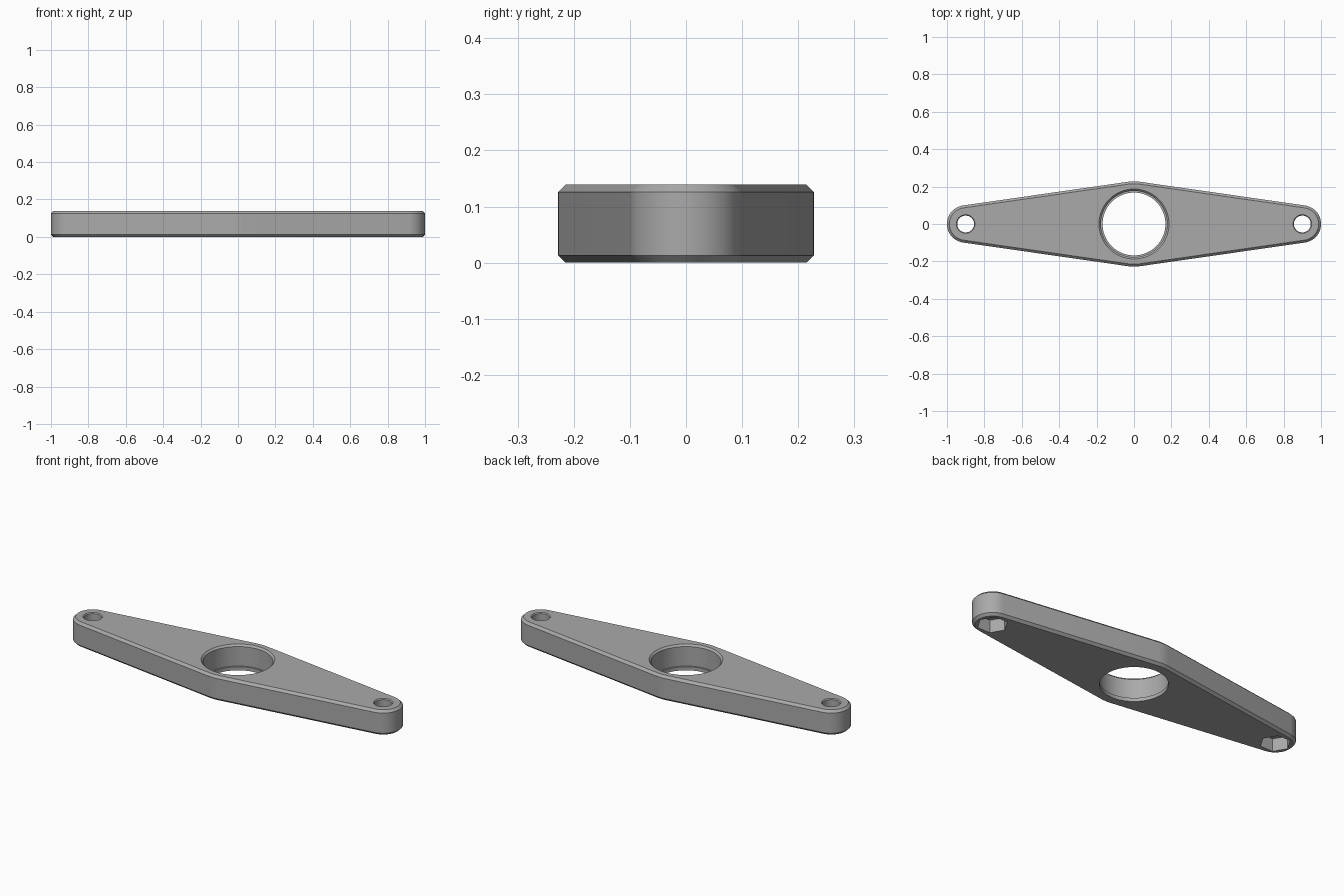
import bpy
import bmesh
import math

cube = bpy.data.objects.get("Cube")
if cube:
    bpy.data.objects.remove(cube, do_unlink=True)

HEIGHT, CHAMFER = 0.139, 0.013
END_X, END_R, HUB_R = 0.9, 0.1, 0.228

grey = bpy.data.materials.new("grey")
grey.use_nodes = True
colour = (0.4, 0.4, 0.4, 1)
grey.diffuse_color = colour
grey.node_tree.nodes["Principled BSDF"].inputs["Base Color"].default_value = colour


def arc(cx, r, start, end, steps):
    """Points on a circle arc, angles in radians."""
    return [(cx + r * math.cos(start + (end - start) * i / steps),
             r * math.sin(start + (end - start) * i / steps)) for i in range(steps + 1)]


def plate_outline(inset):
    """Hull around the hub circle and the two end circles."""
    t = math.acos((HUB_R - END_R) / END_X)
    end, hub = END_R - inset, HUB_R - inset
    return (arc(END_X, end, -t, t, 32) + arc(0, hub, t, math.pi - t, 6)
            + arc(-END_X, end, math.pi - t, math.pi + t, 32)
            + arc(0, hub, math.pi + t, 2 * math.pi - t, 6))


def circle(r, sides, cx=0):
    return arc(cx, r, 0, 2 * math.pi, sides)[:-1]


def loft(name, layers):
    """Closed solid through (outline, z) layers, bottom to top."""
    bm = bmesh.new()
    rings = [[bm.verts.new((x, y, z)) for x, y in pts] for pts, z in layers]
    for low, high in zip(rings, rings[1:]):
        for i in range(len(low)):
            j = (i + 1) % len(low)
            bm.faces.new((low[i], low[j], high[j], high[i]))
    bm.faces.new(rings[0][::-1])
    bm.faces.new(rings[-1])
    mesh = bpy.data.meshes.new(name)
    bm.to_mesh(mesh)
    bm.free()
    obj = bpy.data.objects.new(name, mesh)
    bpy.context.collection.objects.link(obj)
    mesh.materials.append(grey)
    return obj


def bore(name, cx, sides, profile):
    """Cutter from (radius, z) pairs."""
    return loft(name, [(circle(r, sides, cx), z) for r, z in profile])


# Plate with chamfered rims
plate = loft("mounting_plate", [
    (plate_outline(CHAMFER), 0), (plate_outline(0), CHAMFER),
    (plate_outline(0), HEIGHT - CHAMFER), (plate_outline(CHAMFER), HEIGHT)])

# Stepped centre bore with a retaining lip at the bottom
cutters = [bore("centre_bore", 0, 96, [
    (0.168, -0.05), (0.168, 0.02), (0.177, 0.02),
    (0.177, HEIGHT - 0.01), (0.187, HEIGHT), (0.187, HEIGHT + 0.05)])]

# Bolt holes with hexagonal nut pockets underneath
for side, x in (("left", END_X), ("right", -END_X)):
    cutters.append(bore(side + "_bolt_hole", x, 48, [
        (0.045, -0.05), (0.045, HEIGHT - 0.005), (0.05, HEIGHT), (0.05, HEIGHT + 0.05)]))
    cutters.append(bore(side + "_nut_pocket", x, 6, [(0.077, -0.05), (0.077, 0.07)]))

for cutter in cutters:
    cutter.hide_render = True
    mod = plate.modifiers.new(cutter.name, "BOOLEAN")
    mod.operation = "DIFFERENCE"
    mod.solver = "EXACT"
    mod.object = cutter

# Bake the cuts and drop the cutters
bpy.context.view_layer.objects.active = plate
plate.select_set(True)
for mod in list(plate.modifiers):
    bpy.ops.object.modifier_apply(modifier=mod.name)
for cutter in cutters:
    bpy.data.objects.remove(cutter, do_unlink=True)

bpy.ops.object.select_all(action="DESELECT")
plate.select_set(True)
bpy.ops.object.shade_smooth_by_angle(angle=math.radians(30))
